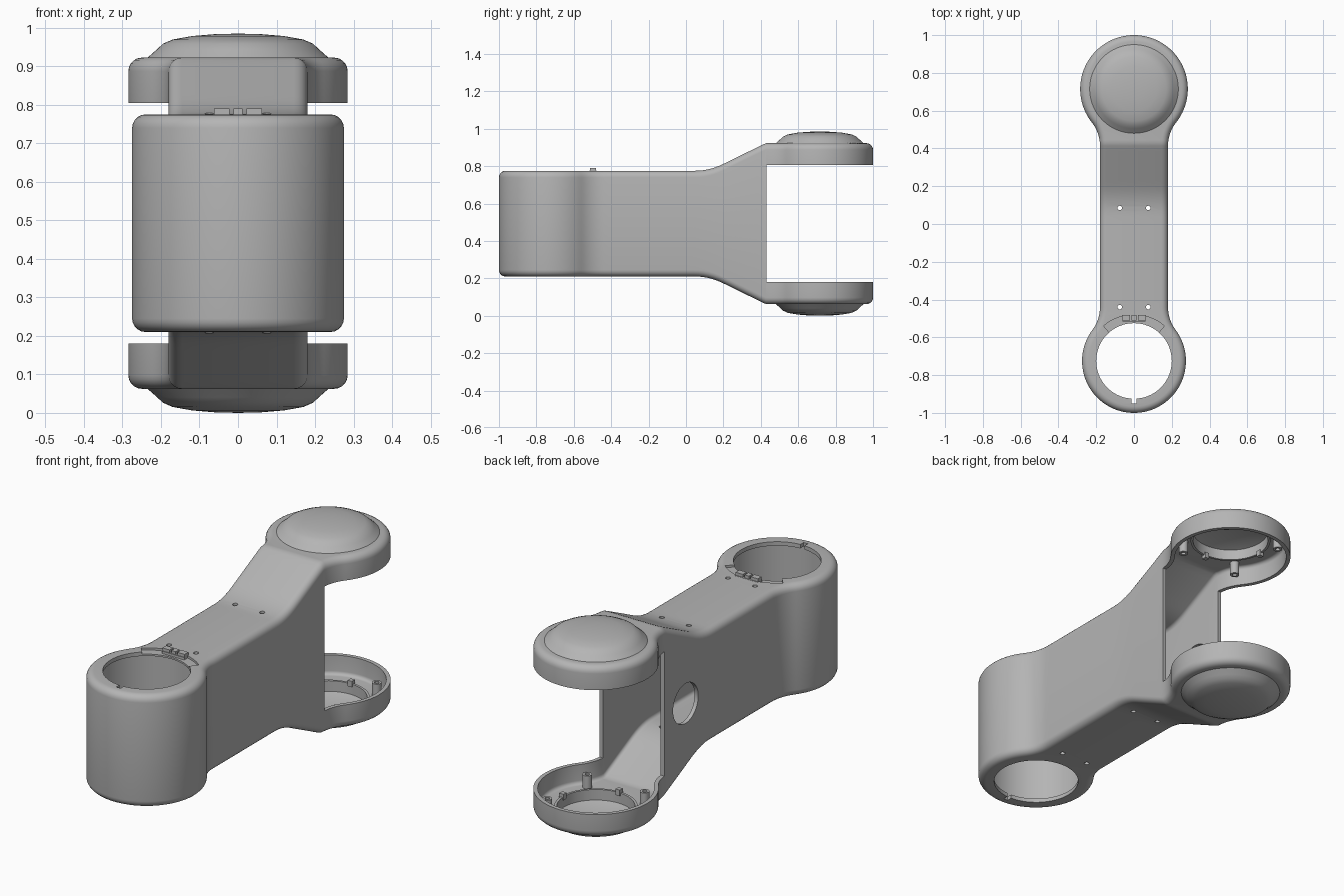
import bpy, bmesh, math
from mathutils import Matrix, Vector

if "Cube" in bpy.data.objects:
    bpy.data.objects.remove(bpy.data.objects["Cube"])

ZC = 0.4925                       # mid height
FRONT, RF = -0.725, 0.275         # front ring centre and radius
BACK, RB = 0.715, 0.285           # fork cup centre and radius
ARM, NECK = 0.18, 0.2             # arm half width, neck fillet radius

grey = bpy.data.materials.new("light_grey")
grey.diffuse_color = (0.46, 0.46, 0.46, 1)
grey.use_nodes = True
grey.node_tree.nodes["Principled BSDF"].inputs["Base Color"].default_value = grey.diffuse_color


def finish(bm, name):
    bmesh.ops.remove_doubles(bm, verts=bm.verts, dist=1e-5)
    bmesh.ops.recalc_face_normals(bm, faces=bm.faces)
    me = bpy.data.meshes.new(name)
    bm.to_mesh(me)
    bm.free()
    me.materials.append(grey)
    ob = bpy.data.objects.new(name, me)
    bpy.context.collection.objects.link(ob)
    return ob


def select(ob):
    bpy.ops.object.select_all(action='DESELECT')
    ob.select_set(True)
    bpy.context.view_layer.objects.active = ob


def smooth(ob, deg=35):
    select(ob)
    bpy.ops.object.shade_smooth_by_angle(angle=math.radians(deg))


def cut(ob, cutter):
    m = ob.modifiers.new("cut", 'BOOLEAN')
    m.operation, m.solver, m.object = 'DIFFERENCE', 'EXACT', cutter
    select(ob)
    bpy.ops.object.modifier_apply(modifier=m.name)
    bpy.data.objects.remove(cutter)


def box(name, lo, hi):
    lo, hi = Vector(lo), Vector(hi)
    bm = bmesh.new()
    bmesh.ops.create_cube(bm, size=1, matrix=Matrix.Translation((lo + hi) / 2) @ Matrix.Diagonal((*(hi - lo), 1)))
    return finish(bm, name)


def cyl(name, r, depth, loc, axis='Z', seg=32):
    bm = bmesh.new()
    rot = Matrix.Rotation(math.pi / 2, 4, 'Y') if axis == 'X' else Matrix()
    bmesh.ops.create_cone(bm, cap_ends=True, segments=seg, radius1=r, radius2=r, depth=depth,
                          matrix=Matrix.Translation(loc) @ rot)
    return finish(bm, name)


def lathe(name, profile, centre, flip=1, seg=64):
    """Spin a closed (radius, height) profile about z."""
    bm = bmesh.new()
    rings = []
    for k in range(seg):
        a = 2 * math.pi * k / seg
        rings.append([bm.verts.new((r * math.cos(a) + centre[0], r * math.sin(a) + centre[1],
                                    centre[2] + flip * z)) for r, z in profile])
    n = len(profile)
    for k in range(seg):
        p, q = rings[k], rings[(k + 1) % seg]
        for i in range(n):
            j = (i + 1) % n
            if profile[i][0] + profile[j][0] > 0:
                bm.faces.new((p[i], p[j], q[j], q[i]))
    ob = finish(bm, name)
    smooth(ob)
    return ob


def half_height(y):
    """Flat arm, curved ramp, flat fork."""
    if y < 0.05:
        return 0.2825
    if y < 0.2:
        return 0.2825 + 0.49 * (y - 0.05) ** 2 / 0.3
    return min(0.2825 + 0.49 * (y - 0.125), 0.43)


def outline():
    """Right half of the plan, front tip to back tip: (point, outward normal)."""
    pts = []

    def arc(cx, cy, r, a0, a1, n, s):
        for i in range(n + 1):
            a = a0 + (a1 - a0) * i / n
            d = Vector((math.cos(a), math.sin(a)))
            pts.append((Vector((cx, cy)) + d * r, d * s))
    fx = ARM + NECK
    df = math.sqrt((RF + NECK) ** 2 - fx ** 2)
    db = math.sqrt((RB + NECK) ** 2 - fx ** 2)
    af, ab = math.atan2(df, fx), math.atan2(db, fx)
    arc(0, FRONT, RF, -math.pi / 2, af, 32, 1)
    arc(fx, FRONT + df, NECK, math.pi + af, math.pi, 8, -1)
    y0, y1 = FRONT + df, BACK - db
    for i in range(1, 32):
        pts.append((Vector((ARM, y0 + (y1 - y0) * i / 32)), Vector((1, 0))))
    arc(fx, BACK - db, NECK, math.pi, math.pi - ab, 10, -1)
    arc(0, BACK, RB, -ab, math.pi / 2, 32, 1)
    out = [pts[0]]
    for p in pts[1:]:
        if (p[0] - out[-1][0]).length > 1e-5:
            out.append(p)
    return out


def link_solid(name, inset, fillet):
    """Rounded solid following the plan outline and the side profile."""
    plan = outline()
    n = len(plan)
    bm = bmesh.new()
    rings = []
    steps = [(fillet * (1 - math.cos(t)), fillet * (math.sin(t) - 1))
             for t in [math.pi / 2 * i / 5 for i in range(6)]]
    layers = [(o, z, -1) for o, z in reversed(steps)] + [(o, z, 1) for o, z in steps]
    for off, dz, s in layers:
        right, left = [], []
        for i, (p, nrm) in enumerate(plan):
            q = p - nrm * (inset + off)
            x = 0 if i in (0, n - 1) else q.x
            z = ZC + s * (half_height(q.y) - inset + dz)
            v = bm.verts.new((x, q.y, z))
            right.append(v)
            left.append(v if x == 0 else bm.verts.new((-x, q.y, z)))
        rings.append((right, left))
    for a, b in zip(rings, rings[1:]):
        for p, q in zip(a, b):
            for i in range(n - 1):
                bm.faces.new((p[i], p[i + 1], q[i + 1], q[i]))
    for r, l in (rings[0], rings[-1]):
        for i in range(n - 1):
            f = [r[i], r[i + 1], l[i + 1], l[i]]
            bm.faces.new(list(dict.fromkeys(f)))
    return finish(bm, name)


# Hollow link housing with an open fork
body = link_solid("link_housing", 0, 0.035)
cut(body, link_solid("cavity", 0.02, 0.018))
cut(body, box("fork_gap", (-0.5, 0.43, 0.18), (0.5, 1.2, 0.805)))
# Front bore, its key notch, fork lid holes and the side cable hole
cut(body, cyl("bore", 0.2, 2, (0, FRONT, ZC), seg=64))
cut(body, box("key", (-0.012, -0.95, -0.5), (0.012, -0.88, 1.5)))
cut(body, cyl("lid_hole", 0.19, 2, (0, BACK, ZC), seg=64))
cut(body, cyl("cable_hole", 0.1, 0.1, (-0.18, 0.26, 0.48), 'X', 48))
# Screw holes through top and bottom
for x in (-0.075, 0.075):
    for y in (-0.44, 0.085):
        cut(body, cyl("screw_hole", 0.012, 2, (x, y, ZC), seg=16))
# Shallow arc recess behind the bore
bm = bmesh.new()
arc = [math.radians(49 + 82 * i / 16) for i in range(17)]
ring = [(0.245, a) for a in arc] + [(0.19, a) for a in reversed(arc)]
face = bm.faces.new([bm.verts.new((r * math.cos(a), FRONT + r * math.sin(a), 0.764)) for r, a in ring])
ext = bmesh.ops.extrude_face_region(bm, geom=[face])
bmesh.ops.translate(bm, vec=(0, 0, 0.1), verts=[v for v in ext["geom"] if isinstance(v, bmesh.types.BMVert)])
cut(body, finish(bm, "recess"))
smooth(body)

# Round wall of the motor chamber inside the front ring
lathe("motor_chamber_wall", [(0.25, -0.265), (0.257, -0.265), (0.257, 0.265), (0.25, 0.265)], (0, FRONT, ZC))

# Connector block in the recess
box("connector_base", (-0.062, -0.515, 0.755), (0.062, -0.478, 0.776))
for x0, x1 in ((-0.062, -0.022), (-0.012, 0.012), (0.022, 0.062)):
    box("connector_tooth", (x0, -0.512, 0.77), (x1, -0.482, 0.791))

# Domed lids, screw bosses and clips, mirrored top and bottom
lid = [(0, 0.4925), (0.06, 0.491), (0.12, 0.486), (0.17, 0.477), (0.195, 0.466), (0.21, 0.452), (0.236, 0.429),
       (0.236, 0.426), (0.19, 0.426), (0.19, 0.402), (0.178, 0.402), (0.178, 0.455), (0.12, 0.472), (0, 0.478)]
boss = [(0.022, 0.415), (0.022, 0.345), (0.011, 0.345), (0.011, 0.415)]
for s, tag in ((1, "upper"), (-1, "lower")):
    lathe(tag + "_lid", lid, (0, BACK, ZC), s)
    for k in range(4):
        a = math.pi / 4 + k * math.pi / 2
        lathe(tag + "_boss", boss, (0.225 * math.cos(a), BACK + 0.225 * math.sin(a), ZC), s, 20)
        a += math.pi / 4
        c = Vector((0.184 * math.cos(a), BACK + 0.184 * math.sin(a), ZC + s * 0.4))
        box(tag + "_clip", c - Vector((0.012, 0.012, 0.015)), c + Vector((0.012, 0.012, 0.015)))
